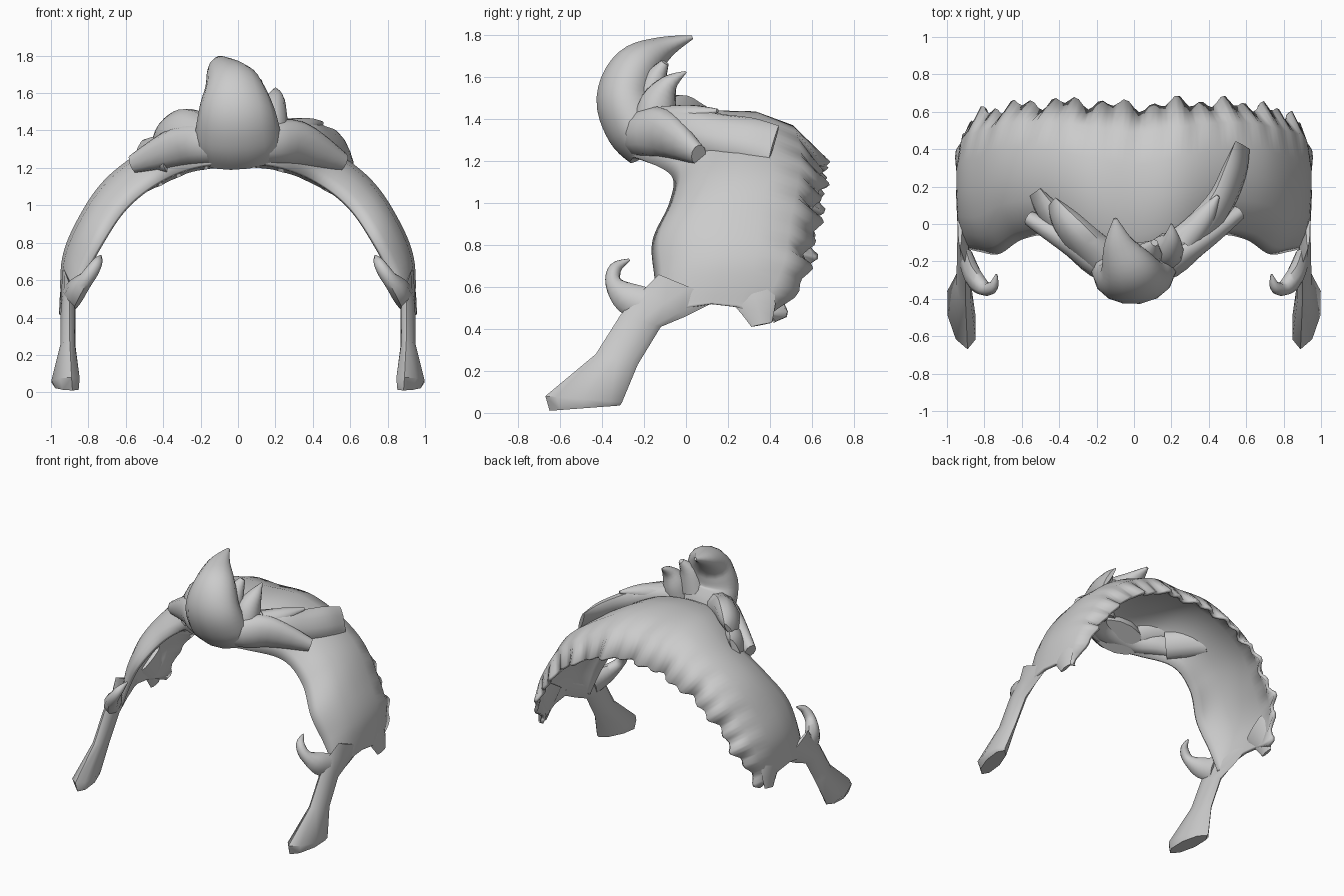
import bpy, bmesh, math
from mathutils import Vector

cube = bpy.data.objects.get("Cube")
if cube:
    bpy.data.objects.remove(cube)

grey = bpy.data.materials.new("hair grey")
grey.use_nodes = True
COL = (0.6, 0.6, 0.6, 1)
grey.diffuse_color = COL
grey.node_tree.nodes["Principled BSDF"].inputs["Base Color"].default_value = COL


def finish(name, bm, angle=50):
    me = bpy.data.meshes.new(name)
    bm.to_mesh(me)
    bm.free()
    me.materials.append(grey)
    ob = bpy.data.objects.new(name, me)
    bpy.context.collection.objects.link(ob)
    bpy.ops.object.select_all(action="DESELECT")
    ob.select_set(True)
    bpy.context.view_layer.objects.active = ob
    bpy.ops.object.shade_smooth_by_angle(angle=math.radians(angle))
    return ob


def spline(pts, t):
    """Smooth value through a list of equal-length tuples at position t."""
    i = min(int(t), len(pts) - 2)
    f = t - i
    p = [Vector(pts[max(0, min(len(pts) - 1, i + k))]) for k in (-1, 0, 1, 2)]
    return (p[1] * 2 + (p[2] - p[0]) * f + (p[0] * 2 - p[1] * 5 + p[2] * 4 - p[3]) * f * f
            + (p[1] * 3 - p[0] - p[2] * 3 + p[3]) * f ** 3) / 2


def loft(name, sections, sides, mirror=False):
    """Closed skin over elliptical sections given as centre and two half axes."""
    bm = bmesh.new()
    rings = []
    for c, a, b in sections:
        turns = [math.tau * j / sides for j in range(sides)]
        rings.append([bm.verts.new(c + a * math.cos(w) + b * math.sin(w)) for w in turns])
    for p, q in zip(rings, rings[1:]):
        for j in range(sides):
            bm.faces.new((p[j], p[j - 1], q[j - 1], q[j]))
    bm.faces.new(rings[0])
    bm.faces.new(rings[-1])
    bmesh.ops.recalc_face_normals(bm, faces=bm.faces)
    ob = finish(name, bm)
    if mirror:
        ob.modifiers.new("mirror", "MIRROR")


def lock(name, path, side, sides=10, steps=4, mirror=False):
    """Tapered strand: path rows are x, y, z, half width, half depth."""
    side = Vector(side)
    n = (len(path) - 1) * steps
    rows = [spline(path, k / steps) for k in range(n + 1)]
    sections = []
    for k, r in enumerate(rows):
        tan = (Vector(rows[min(k + 1, n)][:3]) - Vector(rows[max(k - 1, 0)][:3])).normalized()
        a = (side - tan * side.dot(tan)).normalized()
        sections.append((Vector(r[:3]), a * max(r[3], .004), tan.cross(a) * max(r[4], .004)))
    loft(name, sections, sides, mirror)


# Arched shell: outer x, z, inner x, z, front y, back y from crown to ear
arch = [(0, 1.44, 0, 1.23, -.30, .63), (.25, 1.425, .22, 1.21, -.22, .65),
        (.50, 1.30, .42, 1.13, -.07, .65), (.71, 1.14, .59, 1.00, -.08, .64),
        (.85, .94, .72, .82, -.16, .61), (.94, .72, .82, .64, -.15, .57),
        (.95, .46, .90, .46, -.13, .43)]
full = [(-a, b, -c, d, e, f) for a, b, c, d, e, f in arch[:0:-1]] + arch
# Fraction front to back, and pull toward the inner curve
rows = [(0, 1), (.05, .68), (.13, .36), (.26, .1), (.45, 0), (.66, .02), (.85, .3), (1, 1)]
STEP = 8
bm = bmesh.new()
grid = []
for k in range((len(full) - 1) * STEP + 1):
    ox, oz, ix, iz, yf, yb = spline(full, k / STEP)
    s = abs(k / STEP - 6)
    scallop = (.022 * math.sin(1.25 * k) + .018 * math.sin(.57 * k + 1)) * (s < 5.9)
    col = []
    for t, pull in rows:
        if t > .6:
            pull *= 1.05 - .12 * max(0, s - 2)
        y = yf + t * (yb - yf) + scallop * (t == 1)
        z = oz + (iz - oz) * pull
        low = max(0, s - 5.4) / .6
        z += low * (.06 * math.sin(math.pi * t) - .05 * max(0, t - .5))
        col.append(bm.verts.new((ox + (ix - ox) * pull, y, z)))
    grid.append(col)
for p, q in zip(grid, grid[1:]):
    for j in range(len(rows) - 1):
        bm.faces.new((p[j], q[j], q[j + 1], p[j + 1]))
shell = finish("hair_shell", bm)
solid = shell.modifiers.new("thickness", "SOLIDIFY")
solid.thickness = .025
solid.offset = -1

# Front quiff curling up and back
lock("quiff", [(.01, -.17, 1.26, .22, .12), (0, -.235, 1.36, .23, .15), (-.01, -.285, 1.50, .205, .145),
               (-.03, -.235, 1.64, .155, .12), (-.08, -.11, 1.735, .085, .06), (-.10, .03, 1.79, .01, .01)],
     (1, 0, 0), 14, 5)
lock("quiff_side_spike", [(.17, -.16, 1.36, .10, .10), (.18, -.13, 1.48, .085, .09),
                          (.20, -.08, 1.57, .05, .045), (.20, 0, 1.625, .005, .005)], (1, 0, 0))
lock("quiff_back_spike", [(.06, -.18, 1.45, .10, .09), (.08, -.15, 1.58, .07, .06),
                          (.11, -.10, 1.67, .02, .02)], (1, 0, 0))

# Rolled band running along the hairline under the quiff
lock("front_roll", [(-.56, .03, 1.22, .04, .05), (-.32, -.10, 1.31, .08, .11), (-.14, -.22, 1.33, .09, .11),
                    (.14, -.22, 1.33, .09, .11), (.32, -.10, 1.33, .08, .12), (.56, .06, 1.23, .04, .05)],
     (0, 1, 0), 12, 4)

# Swept locks standing up behind the roll
lock("left_swept_lock", [(.22, -.12, 1.36, .10, .08), (.36, -.01, 1.36, .11, .08), (.47, .13, 1.33, .11, .06),
                         (.54, .29, 1.31, .11, .045), (.58, .42, 1.29, .09, .015)], (.5, -.25, -1))
lock("left_small_lock", [(.28, -.08, 1.38, .08, .09), (.37, .03, 1.42, .06, .05),
                         (.45, .15, 1.44, .01, .01)], (1, -.6, 0))
lock("right_upper_lock", [(-.18, -.17, 1.36, .12, .10), (-.30, -.06, 1.40, .13, .08),
                          (-.38, .03, 1.39, .10, .06), (-.44, .11, 1.37, .07, .015)], (.5, .25, 1))
lock("right_lower_lock", [(-.34, -.05, 1.27, .11, .08), (-.45, .06, 1.28, .10, .06),
                          (-.53, .17, 1.28, .08, .02)], (.4, .25, 1))

# Sideburns: thickness, then front edge x, y, z and back edge x, y, z
burn = [(.012, .93, -.13, .66, .932, .16, .54), (.03, .905, -.20, .59, .925, 0, .46),
        (.04, .90, -.31, .47, .915, -.12, .41), (.04, .90, -.43, .28, .92, -.23, .23),
        (.075, .89, -.67, .08, .955, -.305, .05), (.06, .885, -.65, .01, .95, -.315, .035)]
loft("sideburns", [((Vector(r[1:4]) + Vector(r[4:])) / 2, (Vector(r[4:]) - Vector(r[1:4])) / 2,
                    Vector((r[0], 0, 0))) for r in burn], 8, True)

# Small curls in front of the ears
lock("ear_curls", [(.90, -.17, .50, .04, .09), (.86, -.28, .55, .05, .075), (.80, -.345, .62, .04, .04),
                   (.755, -.335, .69, .03, .03), (.735, -.27, .73, .006, .006)], (1, 0, 0), 8, 4, True)

# Pointed tufts at the bottom of each side
lock("lower_tufts", [(.91, .26, .66, .11, .015), (.93, .33, .54, .10, .02), (.945, .36, .42, .05, .012)],
     (0, 1, 0), 8, 3, True)
